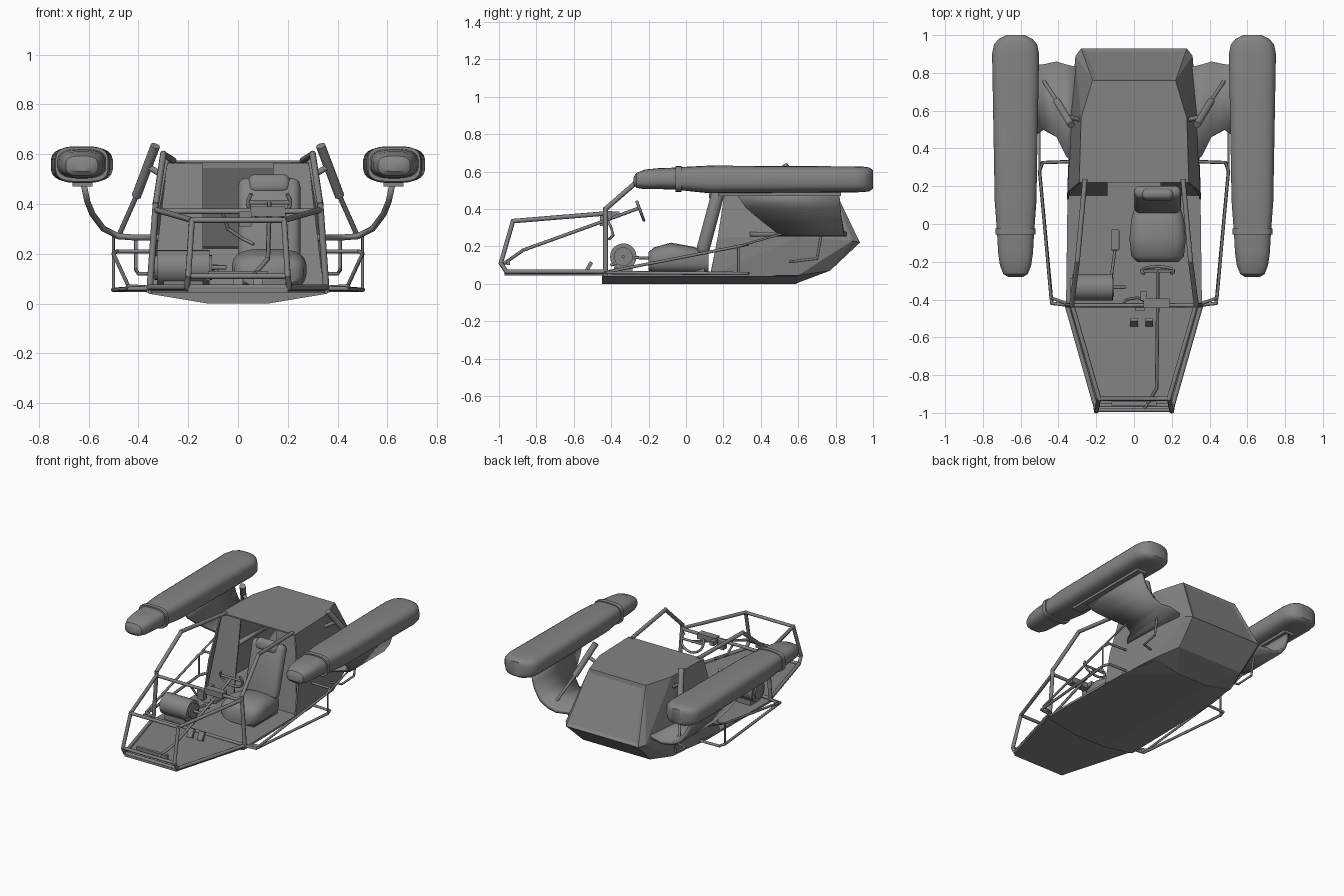
import bpy, bmesh, math
from mathutils import Vector, Matrix

cube = bpy.data.objects.get("Cube")
if cube:
    bpy.data.objects.remove(cube)

GREY = (0.23, 0.23, 0.23, 1)
grey = bpy.data.materials.new("mid grey")
grey.use_nodes = True
grey.diffuse_color = GREY
grey.node_tree.nodes["Principled BSDF"].inputs["Base Color"].default_value = GREY


def finish(name, bm, smooth=0):
    bmesh.ops.recalc_face_normals(bm, faces=bm.faces)
    mesh = bpy.data.meshes.new(name)
    bm.to_mesh(mesh)
    bm.free()
    mesh.materials.append(grey)
    ob = bpy.data.objects.new(name, mesh)
    bpy.context.collection.objects.link(ob)
    if smooth:
        bpy.ops.object.select_all(action='DESELECT')
        ob.select_set(True)
        bpy.context.view_layer.objects.active = ob
        bpy.ops.object.shade_smooth_by_angle(angle=math.radians(smooth))
    return ob


def mirror(ob):
    ob.modifiers.new("mirror", 'MIRROR').use_clip = False
    return ob


def hull(name, half):
    """Convex solid from points on the left half, mirrored."""
    bm = bmesh.new()
    for x, y, z in half:
        bm.verts.new((x, y, z))
        bm.verts.new((-x, y, z))
    bmesh.ops.convex_hull(bm, input=bm.verts)
    bmesh.ops.dissolve_limit(bm, angle_limit=0.02, verts=bm.verts, edges=bm.edges)
    return bm


def tube(name, path, r=0.011, sides=8, both=False):
    """Round bar through the path points."""
    bm = bmesh.new()
    for a, b in zip(path, path[1:]):
        a, b = Vector(a), Vector(b)
        d = b - a
        rot = d.to_track_quat('Z', 'Y').to_matrix().to_4x4()
        bmesh.ops.create_cone(bm, cap_ends=True, segments=sides, radius1=r, radius2=r,
                              depth=d.length + r, matrix=Matrix.Translation((a + b) / 2) @ rot)
    ob = finish(name, bm, 50)
    return mirror(ob) if both else ob


def box(name, loc, size, tilt=0, bevel=0, smooth=0):
    bm = bmesh.new()
    m = Matrix.Translation(loc) @ Matrix.Rotation(tilt, 4, 'X') @ Matrix.Diagonal((*size, 1))
    bmesh.ops.create_cube(bm, size=1, matrix=m)
    if bevel:
        bmesh.ops.bevel(bm, geom=bm.edges[:], offset=bevel, segments=3, profile=0.5, affect='EDGES')
    return finish(name, bm, smooth)


def loft(name, rings, cx, power, n=24, smooth=35):
    """Rounded-box rings (y, half width, centre z, half height) along y."""
    bm = bmesh.new()
    loops = []
    for y, w, z, h in rings:
        loop = []
        for i in range(n):
            t = 2 * math.pi * (i + 0.5) / n
            c, s = math.cos(t), math.sin(t)
            loop.append(bm.verts.new((cx + w * math.copysign(abs(c) ** (2 / power), c), y,
                                      z + h * math.copysign(abs(s) ** (2 / power), s))))
        loops.append(loop)
    for a, b in zip(loops, loops[1:]):
        for i in range(n):
            bm.faces.new((a[i], a[(i + 1) % n], b[(i + 1) % n], b[i]))
    bm.faces.new(loops[0])
    bm.faces.new(loops[-1])
    return finish(name, bm, smooth)


# Floor tub and nose plate
finish("hull_floor", hull("hull_floor", [
    (0.36, -0.45, 0.055), (0.36, -0.45, 0.04), (0.12, -0.45, 0), (0.35, 0.3, 0.055),
    (0.35, 0.3, 0.04), (0.12, 0.59, 0), (0.3, 0.59, 0.04)]))
finish("nose_plate", hull("nose_plate", [
    (x, y, z) for x, y in ((0.355, -0.43), (0.2, -0.97)) for z in (0.045, 0.06)]))

# Rear cabin shell, open at the front
bm = hull("cabin", [
    (0.355, 0.13, 0.045), (0.35, 0.17, 0.25), (0.29, 0.22, 0.575), (0.28, 0.56, 0.575),
    (0.22, 0.76, 0.575), (0.28, 0.93, 0.22), (0.335, 0.6, 0.25), (0.31, 0.89, 0.23),
    (0.32, 0.6, 0.045), (0.26, 0.77, 0.07), (0.12, 0.59, 0.002), (0.12, 0.2, 0.002)])
bm.normal_update()
bmesh.ops.delete(bm, geom=[f for f in bm.faces if f.normal.y < -0.7], context='FACES')
# Rear window, inset and set back slightly
back = [f for f in bm.faces if f.normal.y > 0.6 and f.normal.z > 0.2 and abs(f.normal.x) < 0.1]
bmesh.ops.inset_region(bm, faces=back, thickness=0.035)
for f in back:
    bmesh.ops.translate(bm, verts=f.verts, vec=f.normal * -0.007)
cabin = finish("cabin_shell", bm)
wall = cabin.modifiers.new("wall", 'SOLIDIFY')
wall.thickness = 0.012
wall.offset = -1

# Leaning bulkhead panels beside the passage
for side, name in ((1, "left_bulkhead"), (-1, "right_bulkhead")):
    bm = bmesh.new()
    v = [bm.verts.new(p) for p in ((side * 0.345, 0.15, 0.05), (side * 0.14, 0.15, 0.05),
                                   (side * 0.14, 0.23, 0.565), (side * 0.285, 0.23, 0.565))]
    bm.faces.new(v)
    panel = finish(name, bm)
    panel.modifiers.new("thickness", 'SOLIDIFY').thickness = 0.01

# Engine pods: body, collar, front cap
pods = [
    loft("pod_body", [(-0.03, 0.1, 0.562, 0.062), (0.04, 0.105, 0.56, 0.068), (0.12, 0.111, 0.558, 0.074),
                      (0.9, 0.125, 0.558, 0.07), (0.95, 0.115, 0.558, 0.068), (0.98, 0.09, 0.558, 0.064),
                      (1.0, 0.05, 0.558, 0.05)], 0.627, 3.2),
    loft("pod_collar", [(-0.055, 0.106, 0.56, 0.07), (-0.025, 0.106, 0.56, 0.07)], 0.627, 3.5),
    loft("pod_nose", [(-0.28, 0.04, 0.55, 0.02), (-0.265, 0.065, 0.553, 0.04), (-0.22, 0.083, 0.558, 0.053),
                      (-0.15, 0.093, 0.562, 0.056), (-0.04, 0.099, 0.562, 0.06)], 0.627, 2.8),
    box("pod_keel", (0.625, 0.5, 0.485), (0.08, 0.66, 0.03)),
]
for p in pods:
    mirror(p)

# Curved wings that carry the pods: (x, z, front y, rear y)
bm = bmesh.new()
rows = [(0.3, 0.265, 0.3, 0.83), (0.36, 0.265, 0.36, 0.845), (0.41, 0.265, 0.46, 0.86),
        (0.48, 0.27, 0.5, 0.845), (0.54, 0.3, 0.46, 0.84), (0.585, 0.36, 0.38, 0.83),
        (0.605, 0.41, 0.32, 0.825), (0.62, 0.48, 0.27, 0.82)]
pairs = [(bm.verts.new((x, a, z)), bm.verts.new((x, b, z))) for x, z, a, b in rows]
for (a, b), (c, d) in zip(pairs, pairs[1:]):
    bm.faces.new((a, b, d, c))
wing = finish("pod_wing", bm, 40)
skin = wing.modifiers.new("thickness", 'SOLIDIFY')
skin.thickness = 0.024
skin.offset = 0
mirror(wing)

# Cockpit cage
tube("windshield_post", [(0.355, -0.43, 0.05), (0.33, -0.43, 0.4), (0.3, -0.2, 0.6), (0.26, 0.23, 0.575)],
     0.013, both=True)
tube("nose_lower_rail", [(0.355, -0.43, 0.065), (0.205, -0.96, 0.065), (0.2, -0.99, 0.11),
                         (0.185, -0.925, 0.335), (0.325, -0.44, 0.375)], 0.012, both=True)
for name, x, y, z in (("nose_bottom_bar", 0.2, -0.96, 0.065), ("nose_front_bar", 0.2, -0.985, 0.11),
                      ("nose_top_bar", 0.185, -0.925, 0.335), ("dash_bar", 0.33, -0.43, 0.37),
                      ("floor_bar", 0.355, -0.43, 0.065)):
    tube(name, [(-x, y, z), (x, y, z)], 0.011)

# Side step frames
tube("step_lower_rail", [(0.35, -0.43, 0.06), (0.435, -0.42, 0.06), (0.5, 0.28, 0.055), (0.485, 0.325, 0.055),
                         (0.35, 0.33, 0.055)], 0.009, both=True)
tube("step_upper_rail", [(0.36, -0.42, 0.065), (0.44, -0.39, 0.07), (0.5, 0.28, 0.2), (0.485, 0.325, 0.21),
                         (0.34, 0.33, 0.21)], 0.008, both=True)
tube("step_upright", [(0.5, 0.28, 0.055), (0.5, 0.28, 0.2), (0.5, 0.52, 0.27)], 0.006, both=True)
tube("wing_hook", [(0.33, 0.56, 0.12), (0.4, 0.58, 0.12), (0.41, 0.7, 0.135), (0.41, 0.725, 0.27)],
     0.007, both=True)

# Struts above the wings
tube("strut_sleeve", [(0.335, 0.53, 0.625), (0.405, 0.645, 0.44)], 0.02, 10, both=True)
tube("strut_rod", [(0.4, 0.64, 0.45), (0.48, 0.76, 0.27)], 0.01, both=True)
tube("strut_bracket", [(0.28, 0.55, 0.5), (0.36, 0.57, 0.55)], 0.012, both=True)

# Pilot seat
loft("seat_cushion", [(-0.2, 0.11, 0.12, 0.05), (-0.17, 0.14, 0.125, 0.07), (-0.08, 0.15, 0.135, 0.085),
                      (0.03, 0.14, 0.125, 0.075), (0.12, 0.11, 0.115, 0.06)], 0.125, 3, smooth=50)
box("seat_back", (0.125, 0.13, 0.33), (0.25, 0.07, 0.36), math.radians(-15), 0.033, 50)
box("seat_headrest", (0.125, 0.155, 0.48), (0.17, 0.06, 0.08), math.radians(-15), 0.028, 50)
box("seat_base", (0.125, -0.03, 0.08), (0.22, 0.26, 0.06))

# Steering column, yoke and dash
tube("steering_column", [(0.06, -0.97, 0.11), (0.12, -0.87, 0.18), (0.125, -0.44, 0.335), (0.125, -0.25, 0.405)], 0.009)
yoke = []
for i in range(13):
    t = math.radians(150 + 240 * i / 12)
    c, s = 0.085 * math.cos(t), 0.07 * math.sin(t)
    yoke.append((0.125 + c, -0.25 - 0.35 * s, 0.405 + 0.93 * s))
tube("steering_yoke", yoke, 0.008)
tube("yoke_spoke", [(0.05, -0.25, 0.405), (0.2, -0.25, 0.405)], 0.008)
box("dash_panel", (0.12, -0.42, 0.37), (0.14, 0.05, 0.04))
box("dash_gauge", (0.03, -0.44, 0.34), (0.05, 0.04, 0.06))
box("dash_switch", (0.05, -0.38, 0.37), (0.03, 0.05, 0.03))
tube("dash_hose", [(-0.06, -0.43, 0.36), (-0.04, -0.4, 0.3), (0.02, -0.39, 0.26), (0.06, -0.41, 0.24)], 0.007)
box("pedal_rail", (0, -0.95, 0.115), (0.24, 0.02, 0.03))
for x, name in ((0.08, "left_pedal"), (0.0, "right_pedal")):
    box(name, (x, -0.52, 0.09), (0.04, 0.02, 0.06), math.radians(-30))

# Tank and control lever on the right
tube("tank", [(-0.29, -0.335, 0.145), (-0.15, -0.335, 0.145)], 0.071, 20)
tube("tank_end_cap", [(-0.31, -0.335, 0.145), (-0.13, -0.335, 0.145)], 0.05, 20)
tube("tank_valve", [(-0.11, -0.335, 0.145), (-0.05, -0.335, 0.145)], 0.009)
box("tank_stand", (-0.22, -0.335, 0.07), (0.16, 0.1, 0.04))
tube("lever_rod", [(-0.12, -0.4, 0.1), (-0.12, -0.28, 0.14), (-0.1, -0.13, 0.135)], 0.008)
box("lever_grip", (-0.1, -0.085, 0.14), (0.045, 0.11, 0.035), 0, 0.008)
